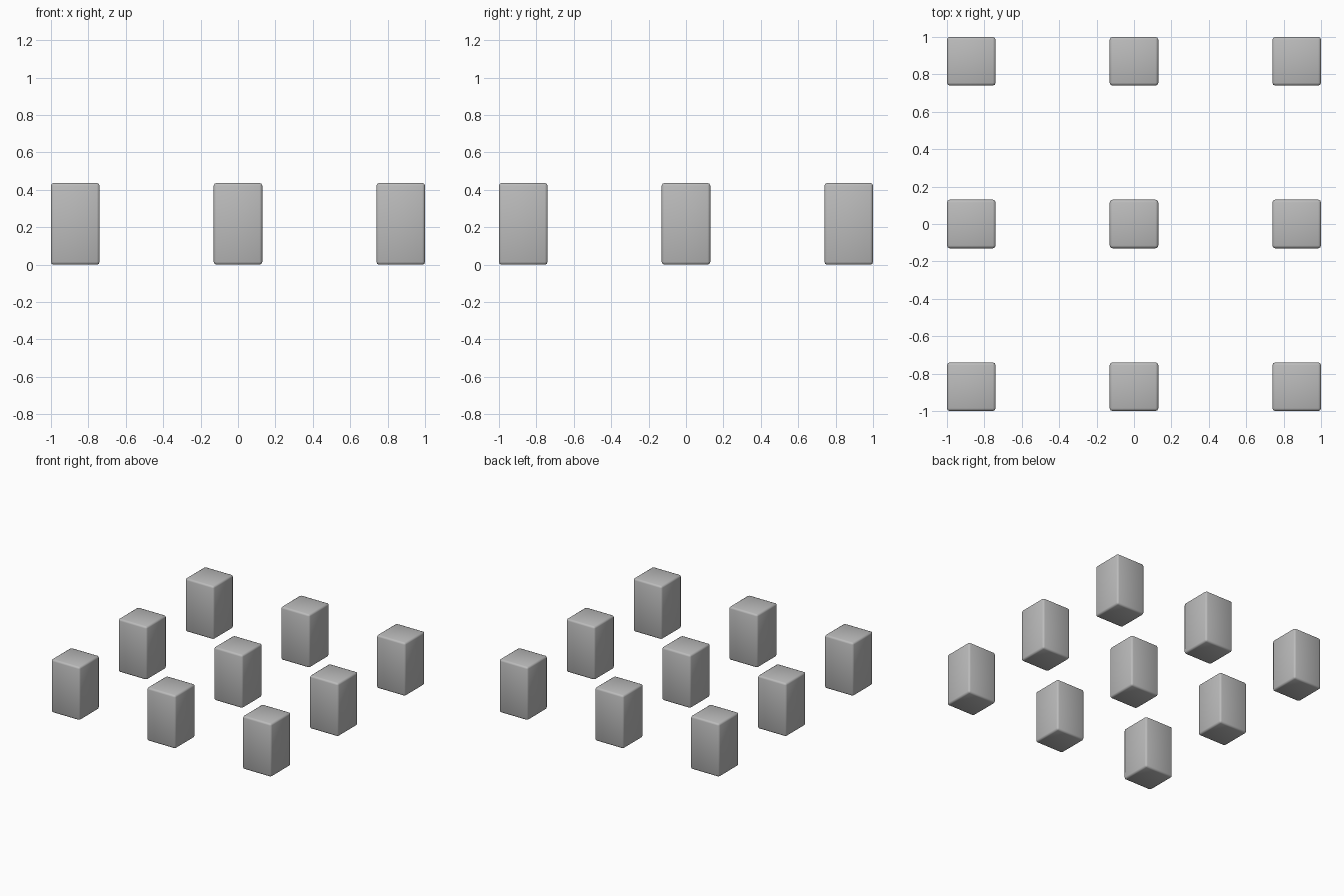
import bpy
import bmesh
from mathutils import Matrix

cube = bpy.data.objects.get("Cube")
if cube:
    bpy.data.objects.remove(cube, do_unlink=True)

WIDTH, HEIGHT, BEVEL = 0.26, 0.437, 0.015
SPACING = 1 - WIDTH / 2

# Plain grey for every block
grey = bpy.data.materials.new("grey")
grey.use_nodes = True
colour = (0.5, 0.5, 0.5, 1)
grey.diffuse_color = colour
grey.node_tree.nodes["Principled BSDF"].inputs["Base Color"].default_value = colour

# One softly rounded block, standing on its base
bm = bmesh.new()
bmesh.ops.create_cube(bm, size=1, matrix=Matrix.Translation((0, 0, HEIGHT / 2))
                      @ Matrix.Diagonal((WIDTH, WIDTH, HEIGHT, 1)))
bmesh.ops.bevel(bm, geom=bm.edges[:], offset=BEVEL, segments=2,
                profile=0.5, affect='EDGES')
for face in bm.faces:
    face.smooth = True
mesh = bpy.data.meshes.new("block")
bm.to_mesh(mesh)
bm.free()
mesh.materials.append(grey)

# Three by three grid of blocks
for row, y in (("front", -SPACING), ("middle", 0), ("back", SPACING)):
    for side, x in (("right", -SPACING), ("centre", 0), ("left", SPACING)):
        block = bpy.data.objects.new(f"{row}_{side}_block", mesh)
        block.location = (x, y, 0)
        bpy.context.collection.objects.link(block)
